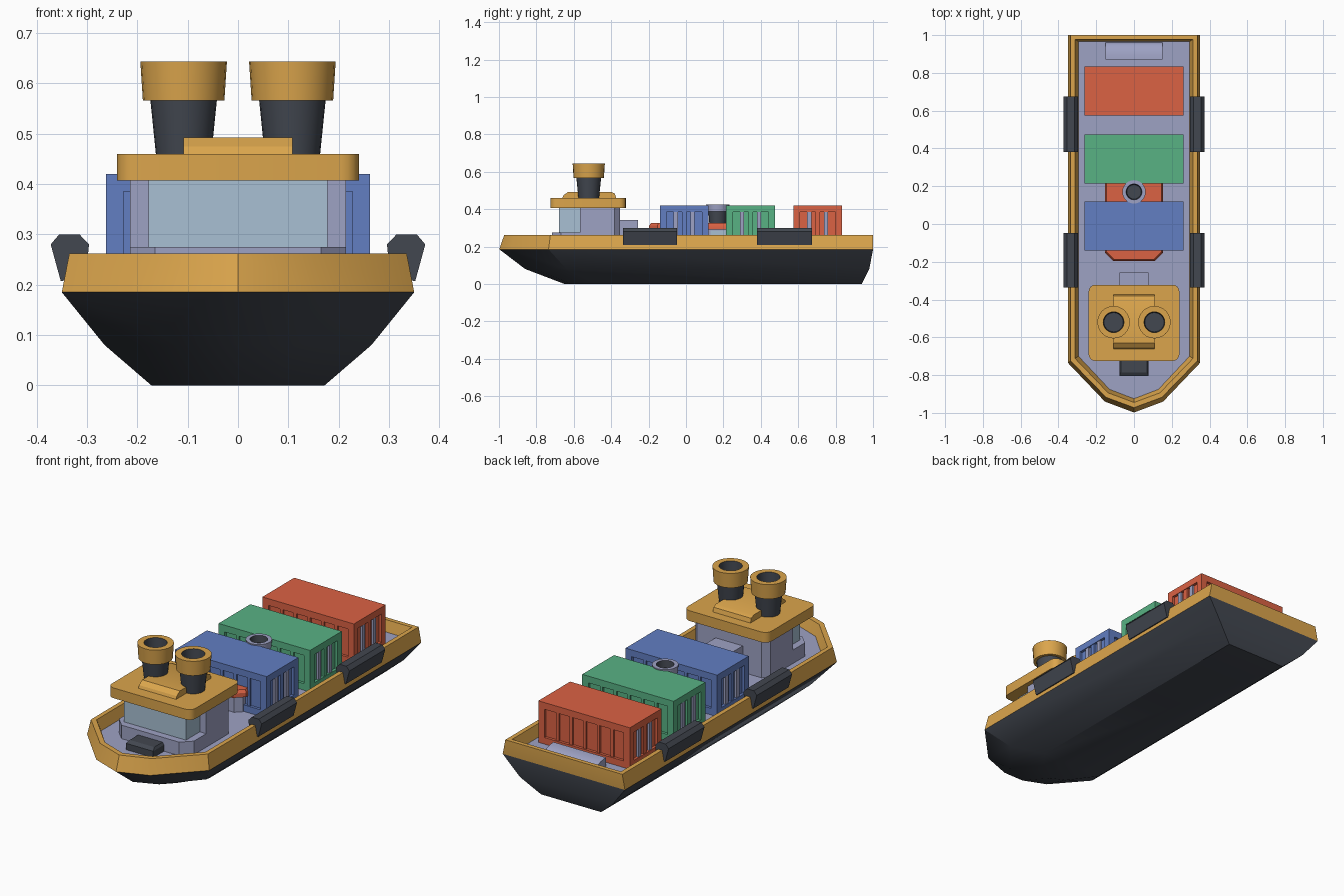
import bpy, bmesh, math
from mathutils import Vector

if "Cube" in bpy.data.objects:
    bpy.data.objects.remove(bpy.data.objects["Cube"])


def material(name, rgb):
    m = bpy.data.materials.new(name)
    lin = [((c / 255 + 0.055) / 1.055) ** 2.4 for c in rgb]
    m.diffuse_color = (*lin, 1)
    m.use_nodes = True
    m.node_tree.nodes["Principled BSDF"].inputs["Base Color"].default_value = m.diffuse_color
    return m


ORANGE = material("ochre", (219, 165, 76))
DARK = material("charcoal", (66, 71, 80))
LAV = material("lavender_grey", (158, 162, 196))
GLASS = material("pale_blue", (168, 192, 212))
RED = material("red", (219, 98, 68))
GREEN = material("green", (88, 178, 132))
BLUE = material("blue", (98, 126, 194))


def finish(name, bm, *mats):
    bmesh.ops.recalc_face_normals(bm, faces=bm.faces)
    me = bpy.data.meshes.new(name)
    bm.to_mesh(me)
    bm.free()
    for m in mats:
        me.materials.append(m)
    ob = bpy.data.objects.new(name, me)
    bpy.context.collection.objects.link(ob)
    return ob


def loft(name, loops, mats, caps=(True, True), rule=None):
    """Skin a stack of equal-length point loops; rule(i) gives the material of band i."""
    bm = bmesh.new()
    rings = [[bm.verts.new(p) for p in lp] for lp in loops]
    n = len(rings[0])
    for i, (a, b) in enumerate(zip(rings, rings[1:])):
        for j in range(n):
            f = bm.faces.new((a[j], a[(j + 1) % n], b[(j + 1) % n], b[j]))
            f.material_index = rule(i) if rule else 0
    if caps[0]:
        bm.faces.new(rings[0])
    if caps[1]:
        bm.faces.new(rings[-1]).material_index = rule(len(loops) - 1) if rule else 0
    return finish(name, bm, *mats)


def boxes(name, items, *mats):
    """One mesh from boxes given as (x0,x1,y0,y1,z0,z1,material index)."""
    bm = bmesh.new()
    for x0, x1, y0, y1, z0, z1, mi in items:
        r = bmesh.ops.create_cube(bm, size=1)
        for v in r["verts"]:
            v.co = Vector(((x0 + x1) / 2 + v.co.x * (x1 - x0),
                           (y0 + y1) / 2 + v.co.y * (y1 - y0),
                           (z0 + z1) / 2 + v.co.z * (z1 - z0)))
        for f in {f for v in r["verts"] for f in v.link_faces}:
            f.material_index = mi
    return finish(name, bm, *mats)


def lathe(name, profile, x, y, mats, rule=None, n=24):
    loops = [[(x + r * math.cos(2 * math.pi * k / n), y + r * math.sin(2 * math.pi * k / n), z)
              for k in range(n)] for r, z in profile]
    return loft(name, loops, mats, rule=rule)


def rect(hx, y0, y1, z, front=0.0, back=0.0, segs=1):
    """Rectangle loop with cut or rounded front and back corners."""
    pts = []
    for sx, sy, c, a0 in ((1, 1, back, 0), (-1, 1, back, 90), (-1, -1, front, 180), (1, -1, front, 270)):
        cx, cy = sx * (hx - c), (y1 - c if sy > 0 else y0 + c)
        for k in range(segs + 1):
            a = math.radians(a0 + 90 * k / segs)
            pts.append((cx + c * math.cos(a), cy + c * math.sin(a), z))
    return pts


def outline(hw, bow, shoulder, stern, z):
    """Plan of the ship at one height, pointed at -y."""
    half = [(hw, stern), (hw, shoulder), (hw * 0.44, bow + (shoulder - bow) * 0.22)]
    return ([(x, y, z) for x, y in half] + [(0, bow, z)]
            + [(-x, y, z) for x, y in reversed(half)])


# hull: dark below, ochre bulwark, lavender deck
levels = [(0.172, -0.65, -0.48, 0.94, 0.0), (0.265, -0.86, -0.64, 0.98, 0.08),
          (0.35, -0.998, -0.735, 1.0, 0.185), (0.335, -0.972, -0.725, 1.0, 0.262),
          (0.312, -0.945, -0.712, 0.978, 0.262), (0.294, -0.925, -0.70, 0.965, 0.205)]
loft("hull", [outline(*l) for l in levels], (DARK, ORANGE, LAV),
     rule=lambda i: 0 if i < 2 else (1 if i < 5 else 2))

# side fenders hung over the bulwark
prof = [(0.352, 0.207), (0.372, 0.28), (0.355, 0.30), (0.315, 0.30), (0.296, 0.28), (0.302, 0.215)]
for side, s in (("left", -1), ("right", 1)):
    for end, (y0, y1) in (("front", (-0.337, -0.048)), ("rear", (0.38, 0.674))):
        loft(f"fender_{end}_{side}", [[(s * x, y, z) for x, z in prof] for y in (y0, y1)], (DARK,))

# deck hatches at bow and stern
loft("bow_hatch", [rect(0.078, -0.805, -0.68, 0.2), rect(0.078, -0.805, -0.68, 0.238),
                   rect(0.07, -0.785, -0.68, 0.25)], (DARK,))
arc = [(0.87, 0.2)] + [(0.87 + 0.092 * math.sin(math.radians(a)), 0.2 + 0.05 * math.cos(math.radians(a)))
                       for a in range(0, 91, 15)]
loft("stern_cover", [[(x, y, z) for y, z in arc] for x in (-0.15, 0.15)], (LAV,))

# wheelhouse
loft("cabin_base", [rect(0.215, -0.717, -0.40, z, 0.05) for z in (0.2, 0.275)], (LAV,))
loft("cabin_rear", [rect(0.215, -0.567, -0.353, z, 0.0, 0.03) for z in (0.2, 0.41)], (LAV,))
loft("cabin_window", [rect(0.178, -0.68, -0.56, z) for z in (0.27, 0.41)], (GLASS,))
boxes("cabin_rear_locker", [(-0.078, 0.078, -0.36, -0.257, 0.2, 0.342, 0)], LAV)
loft("cabin_roof", [rect(0.24, -0.725, -0.322, z, 0.035, 0.035, 4) for z in (0.407, 0.46)], (ORANGE,))
bump = [(-0.662, 0.458), (-0.655, 0.474), (-0.63, 0.492), (-0.40, 0.492), (-0.38, 0.482), (-0.373, 0.458)]
loft("roof_bump", [[(x, y, z) for y, z in bump] for x in (-0.108, 0.108)], (ORANGE,))

# twin funnels, hollow at the top
for side, s in (("left", -1), ("right", 1)):
    lathe(f"funnel_{side}", [(0.055, 0.458), (0.066, 0.566), (0.081, 0.566), (0.086, 0.643),
                             (0.055, 0.643), (0.051, 0.59)], s * 0.108, -0.52, (DARK, ORANGE),
          rule=lambda i: 0 if i < 1 or i > 3 else 1)

# midship deckhouse with red roof, windows and small stack
loft("deckhouse", [rect(0.13, -0.175, 0.235, z, 0.03) for z in (0.2, 0.292)], (LAV,))
boxes("deckhouse_windows", [(s * 0.133 - 0.004, s * 0.133 + 0.004, 0.13, 0.21, 0.225, 0.285, 0)
                            for s in (-1, 1)], GLASS)
loft("deckhouse_roof", [rect(0.153, -0.197, 0.25, 0.29, 0.045), rect(0.153, -0.197, 0.25, 0.312, 0.045),
                        rect(0.145, -0.187, 0.25, 0.326, 0.04)], (RED,))
lathe("small_stack", [(0.045, 0.32), (0.05, 0.388), (0.06, 0.388), (0.062, 0.426), (0.042, 0.426),
                      (0.038, 0.39)], 0, 0.17, (DARK, LAV), rule=lambda i: 0 if i < 1 or i > 3 else 1)


# cargo containers: recessed walls, corner posts, ribs and door bars
def container(name, y0, y1, mat):
    hx, z0, z1, t, d = 0.262, 0.204, 0.42, 0.035, 0.014
    parts = [(-hx + d, hx - d, y0 + d, y1 - d, z0, z1 - 0.01, 0),
             (-hx, hx, y0, y1, z1 - t, z1, 0), (-hx, hx, y0, y1, z0, z0 + t, 0)]
    for s in (-1, 1):
        xa, xb = sorted((s * hx, s * (hx - t)))
        for ya in (y0, y1 - t):
            parts.append((xa, xb, ya, ya + t, z0 + t, z1 - t, 0))
        xa, xb = sorted((s * (hx - 0.003), s * (hx - 0.03)))
        ym = (y0 + y1) / 2
        parts.append((xa, xb, ym - 0.012, ym + 0.012, z0 + t, z1 - t, 0))
        for o in (-0.045, 0.045):
            parts.append((xa, xb, ym + o - 0.011, ym + o + 0.011, z0 + t, z1 - t, 1))
    for k in range(-2, 3):
        for ya in (y0 + 0.005, y1 - 0.025):
            parts.append((k * 0.078 - 0.008, k * 0.078 + 0.008, ya, ya + 0.02, z0 + t, z1 - t, 0))
    boxes(name, parts, mat, LAV)


container("container_blue", -0.14, 0.12, BLUE)
container("container_green", 0.215, 0.475, GREEN)
container("container_red", 0.574, 0.834, RED)

# smooth the gentle curves, keep hard edges
for ob in bpy.context.scene.objects:
    ob.select_set(True)
    bpy.context.view_layer.objects.active = ob
bpy.ops.object.shade_smooth_by_angle(angle=math.radians(30))
